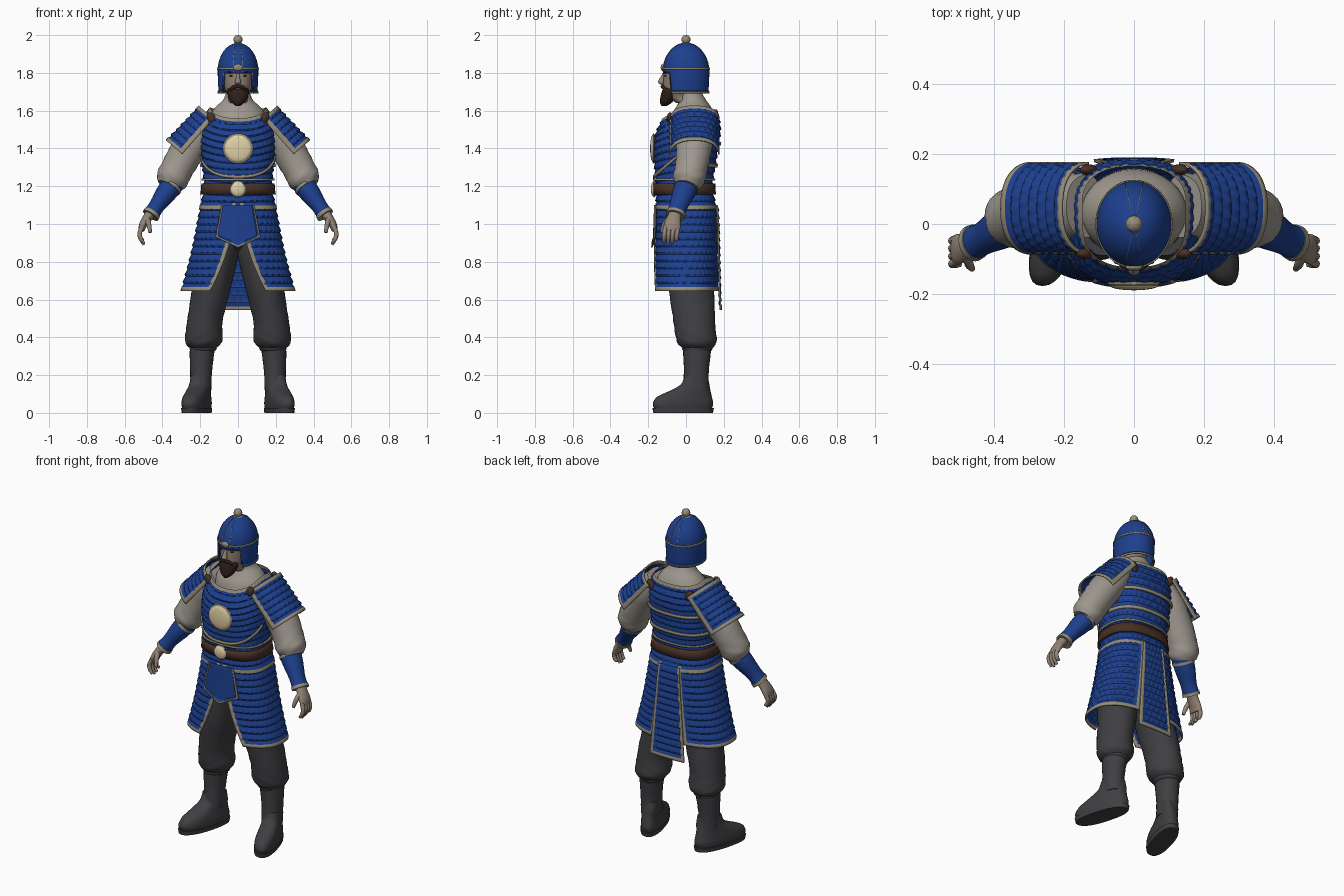
import bpy, bmesh, math
from math import sin, cos, pi, radians
from mathutils import Vector, Matrix

old = bpy.data.objects.get("Cube")
if old:
    bpy.data.objects.remove(old, do_unlink=True)


def material(name, *rgb):
    m = bpy.data.materials.new(name)
    m.use_nodes = True
    m.diffuse_color = (*rgb, 1)
    m.node_tree.nodes["Principled BSDF"].inputs["Base Color"].default_value = (*rgb, 1)
    return m


BLUE = material("armour blue", .012, .05, .27)
CLOTH = material("grey linen", .34, .31, .27)
TRIM = material("khaki trim", .31, .27, .19)
GOLD = material("pale gold", .75, .64, .38)
DARK = material("charcoal cloth", .05, .05, .056)
BROWN = material("belt leather", .065, .03, .018)
SKIN = material("skin", .29, .23, .18)
HAIR = material("dark hair", .028, .014, .01)


def finish(name, bm, mats, mirror=False, thick=0, angle=40):
    bmesh.ops.remove_doubles(bm, verts=bm.verts, dist=.0001)
    bmesh.ops.recalc_face_normals(bm, faces=bm.faces)
    for f in bm.faces:
        f.smooth = True
    me = bpy.data.meshes.new(name)
    bm.to_mesh(me)
    bm.free()
    for m in mats:
        me.materials.append(m)
    me.set_sharp_from_angle(angle=radians(angle))
    ob = bpy.data.objects.new(name, me)
    bpy.context.scene.collection.objects.link(ob)
    if mirror:
        ob.modifiers.new("mirror", 'MIRROR').use_mirror_merge = False
    if thick:
        s = ob.modifiers.new("thickness", 'SOLIDIFY')
        s.thickness, s.offset = thick, 0
    return ob


def spline(pts, k=4):
    """Catmull-Rom samples through tuples of any length."""
    out = []
    for i in range(len(pts) - 1):
        a, b, c, d = (pts[min(max(j, 0), len(pts) - 1)] for j in range(i - 1, i + 3))
        for s in range(k):
            t = s / k
            out.append(tuple(q + .5 * t * (r - p + t * (2*p - 5*q + 4*r - w + t * (3*q - p - 3*r + w)))
                             for p, q, r, w in zip(a, b, c, d)))
    return out + [pts[-1]]


def power(x, n):
    return math.copysign(abs(x) ** (2 / n), x)


def tube(name, pts, mat, seg=24, flat=False, mirror=True, n=2, fold=0, warp=None):
    """Closed tube through (x, y, z, half width, half depth) stations."""
    bm = bmesh.new()
    rows, last = spline(pts), None
    for i, (x, y, z, a, b) in enumerate(rows):
        u, v = Vector((1, 0, 0)), Vector((0, 1, 0))
        if not flat:
            t = Vector(rows[min(i + 1, len(rows) - 1)][:3]) - Vector(rows[max(i - 1, 0)][:3])
            t.normalize()
            v = (v - t * v.dot(t)).normalized()
            u = v.cross(t)
        ring = []
        for j in range(seg):
            w = 2 * pi * j / seg
            k = 1 + fold * sin(3 * w + 45 * z) * sin(70 * z + 2 * w)
            p = Vector((x, y, z)) + k * (u * a * power(cos(w), n) + v * b * power(sin(w), n))
            ring.append(bm.verts.new(warp(p) if warp else p))
        if last:
            for j in range(seg):
                bm.faces.new((last[j], last[j - 1], ring[j - 1], ring[j]))
        else:
            bm.faces.new(ring)
        last = ring
    bm.faces.new(last)
    return finish(name, bm, [mat], mirror, angle=50)


def sheet(name, f, nu, nv, mats, rows=0, cols=0, edge=(0, 0, 0, 0), thick=.008, mirror=False):
    """Grid surface f(u, v, offset) with optional scale rows and a trimmed edge
    given in cells for the u start, u end, v start and v end."""
    def rim(i, j):
        return i < edge[0] or i >= nu - edge[1] or j < edge[2] or j >= nv - edge[3]
    bm = bmesh.new()
    grid = []
    for j in range(nv + 1):
        line = []
        for i in range(nu + 1):
            u, v, off = i / nu, j / nv, 0
            if any(edge) and rim(min(i, nu - 1), min(j, nv - 1)):
                off = .007
            elif rows:
                s = v * rows + .0001
                off = .011 * (s % 1) * (.35 + .65 * abs(sin(pi * (cols * u + .5 * (int(s) % 2)))))
            line.append(bm.verts.new(f(u, v, off)))
        grid.append(line)
    for j in range(nv):
        for i in range(nu):
            q = bm.faces.new((grid[j][i], grid[j][i + 1], grid[j + 1][i + 1], grid[j + 1][i]))
            q.material_index = int(any(edge) and rim(i, j))
    return finish(name, bm, mats, mirror, thick)


def ball(name, loc, size, mat, mirror=False, tilt=0):
    bm = bmesh.new()
    m = Matrix.Translation(loc) @ Matrix.Rotation(tilt, 4, 'Y') @ Matrix.Diagonal((*size, 1))
    bmesh.ops.create_uvsphere(bm, u_segments=28, v_segments=16, radius=1, matrix=m)
    return finish(name, bm, [mat], mirror)


def lerp(a, b, t):
    return a + (b - a) * t


# Body outline: height, centre depth, half width, half depth
OUTLINE = spline([(.5, 0, .32, .17), (.64, 0, .295, .165), (.85, 0, .24, .16), (1.08, 0, .195, .152),
                  (1.2, -.01, .172, .142), (1.32, -.005, .182, .155), (1.42, 0, .188, .165),
                  (1.5, .015, .185, .16), (1.57, .03, .17, .135), (1.62, .04, .135, .105),
                  (1.65, .045, .09, .07)])


def section(z):
    for a, b in zip(OUTLINE, OUTLINE[1:]):
        if z <= b[0]:
            t = max(0, (z - a[0]) / (b[0] - a[0]))
            return [lerp(p, q, t) for p, q in zip(a[1:], b[1:])]
    return OUTLINE[-1][1:]


def body(phi, z, off=0):
    """Point on the body; phi runs from the front towards +x."""
    cy, rx, ry = section(z)
    return Vector(((rx + off) * power(sin(phi), 2.5), cy - (ry + off) * power(cos(phi), 2.5), z))


def body_x(x, z, side, off):
    cy, rx, ry = section(z)
    return Vector((x, cy + side * (ry * (1 - min(1, abs(x / rx)) ** 2.5) ** .4 + off), z))


def band(name, z, width, mat, start=0, end=360, off=.016, mirror=False):
    def f(u, v, o):
        phi = radians(lerp(start, end, u))
        return body(phi, z(phi) + (.5 - v) * width, off)
    return sheet(name, f, 72, 2, [mat], mirror=mirror)


# Torso armour, collar and belt
def torso(u, v, off):
    phi = 2 * pi * u
    top = 1.62 - .06 * max(0, cos(phi)) ** 2 - .015 * max(0, -cos(phi))
    return body(phi, lerp(top, 1.08, v), off + .005)


sheet("torso_armour", torso, 144, 56, [BLUE, TRIM], 14, 36, (0, 0, 2, 2), 0)
tube("collar", [(0, .03, 1.5, .15, .13), (0, .035, 1.57, .15, .118), (0, .04, 1.62, .118, .092),
                (0, .035, 1.655, .08, .072), (0, .015, 1.7, .06, .065)], CLOTH, 32, True, False)
band("belt", lambda p: 1.185, .058, BROWN, off=.018)
band("chest_edge", lambda p: 1.25 + .055 * p * p, .016, TRIM, -80, 80)
band("upper_back_trim", lambda p: 1.425, .018, TRIM, 100, 260)
band("lower_back_trim", lambda p: 1.31, .018, TRIM, 95, 265)
band("waist_trim", lambda p: 1.235, .01, TRIM)
for label, z, r, y in (("chest_mirror", 1.4, .08, -.172), ("buckle", 1.185, .044, -.168)):
    ball(label + "_rim", (0, y, z), (r, .012, r), TRIM)
    ball(label, (0, y - .004, z), (r * .88, .014, r * .88), GOLD)
ball("front_strap_knot", (.14, -.085, 1.56), (.022, .016, .034), BROWN, True, .5)
ball("back_strap_knot", (.13, .155, 1.56), (.022, .016, .034), BROWN, True, .5)


# Skirt panels, rear tail and front apron
def side_panel(u, v, off):
    a = radians(23 * v ** 1.7 + 1)
    b = pi - radians(lerp(11, 15, v))
    return body(lerp(a, b, u), lerp(1.11, .645, v), off)


def tail(u, v, off):
    return body_x((2 * u - 1) * lerp(.07, .115, v), lerp(1.1, .545, v), 1, off + .012)


def apron(u, v, off):
    s = 2 * u - 1
    return body_x(s * lerp(.085, .118, v), lerp(1.1, .875 + .055 * abs(s), v), -1, off + .014)


sheet("skirt_side", side_panel, 64, 48, [BLUE, TRIM], 12, 16, (2, 2, 0, 2), mirror=True)
sheet("skirt_tail", tail, 24, 56, [BLUE, TRIM], 14, 6, (2, 2, 0, 2))
sheet("front_apron", apron, 32, 24, [BLUE, TRIM], edge=(1, 1, 0, 1))

# Legs and boots
ball("trouser_seat", (0, .02, .98), (.16, .12, .13), DARK)
tube("trouser_leg", [(.085, .02, 1.02, .09, .11), (.115, .02, .82, .112, .125), (.15, .03, .62, .1, .118),
                     (.175, .045, .48, .094, .11), (.182, .055, .4, .1, .108), (.185, .058, .365, .092, .1),
                     (.185, .06, .34, .066, .075)], DARK, 32, True, fold=.03)
tube("boot_shaft", [(.185, .06, .37, .066, .072), (.19, .058, .33, .066, .074), (.195, .055, .22, .058, .066),
                    (.197, .052, .12, .055, .07)], DARK, 24, True, fold=.015)
tube("boot_cuff", [(.185, .06, .325, .06, .07), (.185, .06, .34, .073, .081), (.185, .06, .355, .06, .07)],
     DARK, 24, True)


def turn_out(p):
    return Vector((p.x - .27 * (p.y - .055), p.y, p.z))


tube("boot_foot", [(.2, -.015, .022, .06, .152), (.2, -.016, .05, .063, .16), (.2, -.008, .085, .06, .145),
                   (.2, .02, .115, .056, .11), (.197, .048, .15, .054, .076), (.196, .054, .2, .05, .06)],
     DARK, 28, True, n=2.4, warp=turn_out)
tube("boot_sole", [(.2, -.015, 0, .062, .158), (.2, -.015, .026, .065, .163)],
     DARK, 28, True, n=2.4, warp=turn_out)

# Arms: sleeve, bracer and hand
tube("sleeve", [(.14, .05, 1.56, .07, .09), (.21, .05, 1.47, .088, .1), (.27, .04, 1.38, .09, .092),
                (.325, .025, 1.29, .086, .086), (.352, .015, 1.235, .085, .084), (.37, .005, 1.2, .06, .062)],
     CLOTH, 32, fold=.04)
tube("bracer", [(.335, .012, 1.225, .058, .064), (.38, -.012, 1.165, .055, .06), (.43, -.04, 1.095, .042, .048),
                (.46, -.055, 1.05, .044, .05)], BLUE)
tube("bracer_wrist_trim", [(.453, -.051, 1.06, .046, .052), (.463, -.056, 1.045, .047, .053)], TRIM)
tube("bracer_elbow_trim", [(.352, .003, 1.202, .061, .066), (.361, -.002, 1.19, .061, .066)], TRIM)
tube("palm", [(.452, -.05, 1.07, .028, .034), (.478, -.063, 1.035, .025, .036), (.503, -.072, .995, .021, .044),
              (.512, -.076, .965, .015, .042)], SKIN)
for i, word in enumerate(("index", "middle", "ring", "little")):
    y, low = -.108 + .022 * i, (.9, .89, .895, .915)[i]
    tube(word + "_finger", [(.508, y, .985, .012, .012), (.521, y - .006, .95, .012, .012),
                            (.514, y - .008, .92, .011, .011), (.498, y - .008, low, .007, .007)], SKIN, 10)
tube("thumb", [(.48, -.09, 1.025, .015, .016), (.472, -.115, .995, .013, .014), (.464, -.128, .955, .009, .009)],
     SKIN, 10)


# Shoulder guards
def shoulder(u, v, off):
    w = radians(lerp(-88, 88, u))
    r = lerp(.1, .112, v) + off
    c, s = power(cos(w), 2.3) * r, power(sin(w), 2.3) * (.122 + off)
    return Vector((lerp(.125, .29, v) + .76 * c, .045 + s, lerp(1.555, 1.365, v) + .65 * c))


sheet("shoulder_guard", shoulder, 48, 28, [BLUE, TRIM], 7, 12, (3, 3, 2, 2), mirror=True)

# Head
tube("head", [(0, .01, 1.64, .055, .06), (0, -.025, 1.675, .052, .075), (0, -.03, 1.71, .068, .088),
              (0, -.02, 1.76, .08, .1), (0, -.01, 1.82, .086, .105), (0, 0, 1.87, .07, .085)],
     SKIN, 32, True, False)
tube("nose", [(0, -.112, 1.8, .008, .01), (0, -.126, 1.77, .011, .014), (0, -.132, 1.75, .017, .016),
              (0, -.122, 1.737, .01, .01)], SKIN, 12, True, False)
tube("beard", [(0, -.115, 1.625, .012, .014), (0, -.105, 1.645, .036, .033), (0, -.095, 1.675, .052, .04),
               (0, -.09, 1.705, .058, .036), (0, -.085, 1.72, .05, .03)], HAIR, 20, True, False)
tube("moustache", [(0, -.126, 1.728, .008, .009), (.025, -.121, 1.724, .01, .01), (.048, -.102, 1.7, .006, .007)],
     HAIR, 10)
ball("eyebrow", (.036, -.109, 1.803), (.022, .008, .005), HAIR, True, -.15)
ball("eye", (.034, -.108, 1.785), (.012, .006, .005), HAIR, True)


# Helmet with cheek guards, seams and finial
def dome(phi, tilt, off):
    r = cos(tilt)
    return Vector(((.104 + off) * r * sin(phi), -(.12 + off) * r * cos(phi), 1.81 + (.145 + off) * sin(tilt)))


def helmet(u, v, off):
    phi = 2 * pi * u
    if v <= .5:
        return dome(phi, pi * (.5 - v), off)
    t, front = 2 * v - 1, cos(phi) > .68
    p = dome(phi, 0, off - .006 * t * t)
    p.z -= t * (.012 if front else .118)
    return p


sheet("helmet", helmet, 64, 32, [BLUE, TRIM], edge=(0, 0, 0, 1), thick=.007)
sheet("helmet_brow_band", lambda u, v, o: dome(2 * pi * u, .06 + .06 * v, .005), 64, 1, [TRIM], thick=.004)
for k, deg in enumerate((-14, 14, 166, 194)):
    sheet("helmet_seam_%d" % k, lambda u, v, o: dome(radians(deg) + .03 * (u - .5), lerp(.1, 1.4, v), .004),
          1, 20, [TRIM], thick=.003)
ball("helmet_badge", (0, -.124, 1.828), (.024, .01, .018), TRIM)
ball("finial_base", (0, 0, 1.952), (.026, .026, .008), TRIM)
ball("finial", (0, 0, 1.976), (.024, .024, .024), TRIM)
